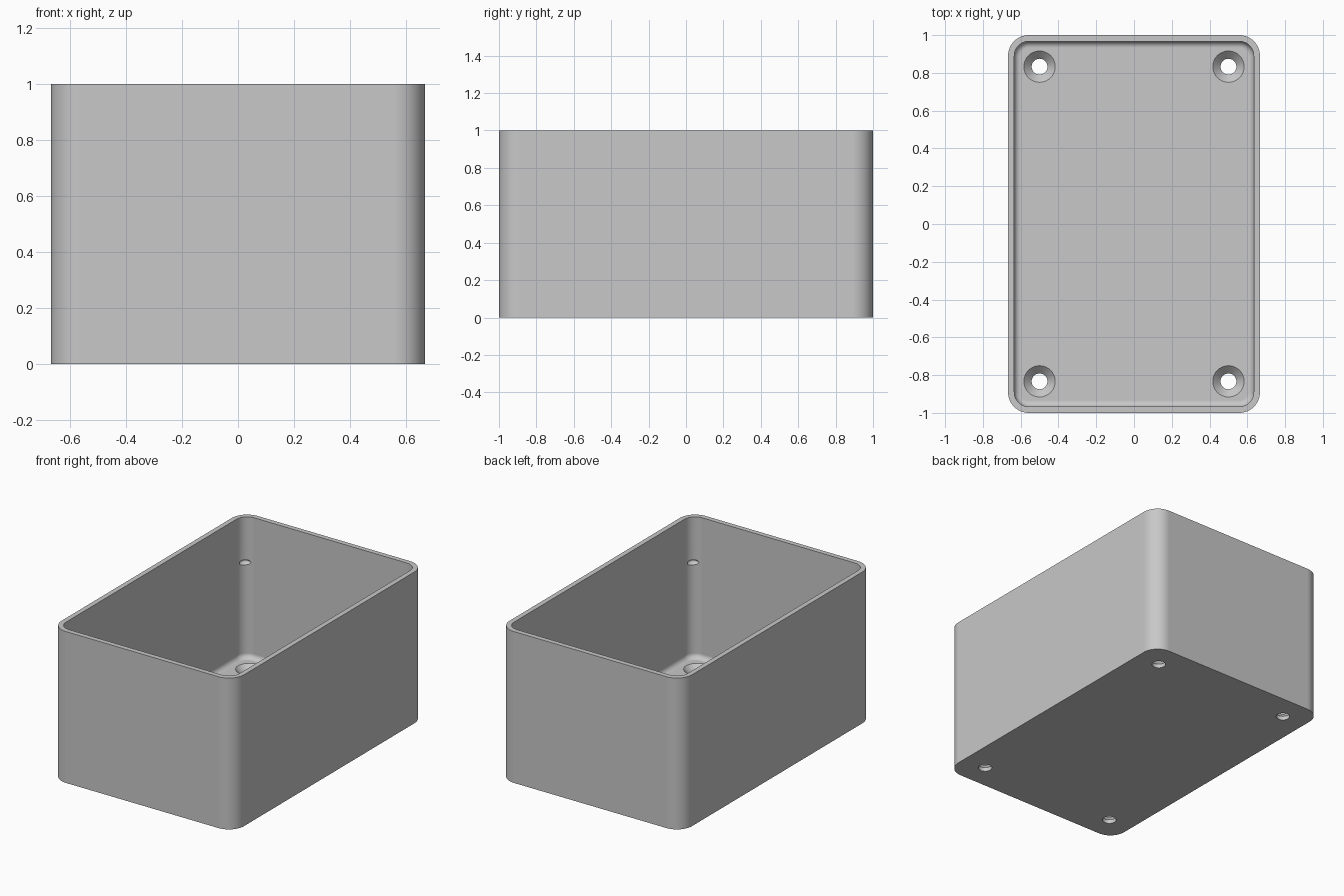
import bpy, bmesh
from math import sin, cos, pi, radians, sqrt

cube = bpy.data.objects.get("Cube")
if cube:
    bpy.data.objects.remove(cube, do_unlink=True)

HALF_X, HALF_Y, HEIGHT = 0.667, 1.0, 1.0
CORNER, WALL, FLOOR, FILLET = 0.11, 0.033, 0.067, 0.033
HOLE_X, HOLE_Y, HOLE_R, SINK_R = 0.5, 0.833, 0.042, 0.083
ARC = 12

grey = bpy.data.materials.new("light grey plastic")
grey.use_nodes = True
grey.diffuse_color = (0.58, 0.58, 0.58, 1)
grey.node_tree.nodes["Principled BSDF"].inputs["Base Color"].default_value = grey.diffuse_color


def make_object(name, bm):
    bmesh.ops.recalc_face_normals(bm, faces=bm.faces)
    mesh = bpy.data.meshes.new(name)
    bm.to_mesh(mesh)
    bm.free()
    mesh.materials.append(grey)
    obj = bpy.data.objects.new(name, mesh)
    bpy.context.collection.objects.link(obj)
    return obj


def rounded_ring(bm, inset, z):
    """Rounded rectangle, offset inward from the outer wall."""
    r = CORNER - inset
    cx, cy = HALF_X - CORNER, HALF_Y - CORNER
    verts = []
    for q, (sx, sy) in enumerate([(1, 1), (-1, 1), (-1, -1), (1, -1)]):
        for i in range(ARC + 1):
            a = (q + i / ARC) * pi / 2
            verts.append(bm.verts.new((sx * cx + r * cos(a), sy * cy + r * sin(a), z)))
    return verts


def circle_ring(bm, x, y, r, z, n=32):
    return [bm.verts.new((x + r * cos(2 * pi * i / n), y + r * sin(2 * pi * i / n), z))
            for i in range(n)]


def skin(bm, rings):
    """Bridge successive rings and cap both ends."""
    for a, b in zip(rings, rings[1:]):
        for i in range(len(a)):
            j = (i + 1) % len(a)
            bm.faces.new((a[i], a[j], b[j], b[i]))
    bm.faces.new(rings[0])
    bm.faces.new(rings[-1])


# Open box: outer wall, rim, inner wall, floor fillet
steps = [(0, 0), (0, HEIGHT), (WALL, HEIGHT)]
for i in range(9):
    a = i / 8 * pi / 2
    steps.append((WALL + FILLET * (1 - cos(a)), FLOOR + FILLET * (1 - sin(a))))
bm = bmesh.new()
skin(bm, [rounded_ring(bm, inset, z) for inset, z in steps])
box = make_object("open_box", bm)

# Cutters: countersunk floor holes and a small dimple in each inner corner
bm_holes, bm_dimples = bmesh.new(), bmesh.new()
reach = (CORNER - WALL - 0.012) / sqrt(2)
for sx in (1, -1):
    for sy in (1, -1):
        x, y = sx * HOLE_X, sy * HOLE_Y
        profile = [(HOLE_R, -0.05), (HOLE_R, FLOOR - SINK_R + HOLE_R),
                   (SINK_R, FLOOR), (SINK_R, FLOOR + 0.02)]
        skin(bm_holes, [circle_ring(bm_holes, x, y, r, z) for r, z in profile])
        ball = bmesh.ops.create_uvsphere(bm_dimples, u_segments=24, v_segments=12, radius=0.036)
        bmesh.ops.scale(bm_dimples, verts=ball["verts"], vec=(1, 1, 0.5))
        bmesh.ops.translate(bm_dimples, verts=ball["verts"],
                            vec=(sx * (HALF_X - CORNER + reach), sy * (HALF_Y - CORNER + reach), 0.7))

bpy.ops.object.select_all(action="DESELECT")
box.select_set(True)
bpy.context.view_layer.objects.active = box
for name, cut_bm in (("hole_cutter", bm_holes), ("dimple_cutter", bm_dimples)):
    cutter = make_object(name, cut_bm)
    cutter.hide_render = True
    mod = box.modifiers.new(name, "BOOLEAN")
    mod.operation, mod.solver, mod.object = "DIFFERENCE", "EXACT", cutter
    bpy.ops.object.modifier_apply(modifier=mod.name)
    bpy.data.objects.remove(cutter, do_unlink=True)

bpy.ops.object.shade_smooth_by_angle(angle=radians(30))
flat = box.modifiers.new("flat_panels", "WEIGHTED_NORMAL")
flat.keep_sharp = True
